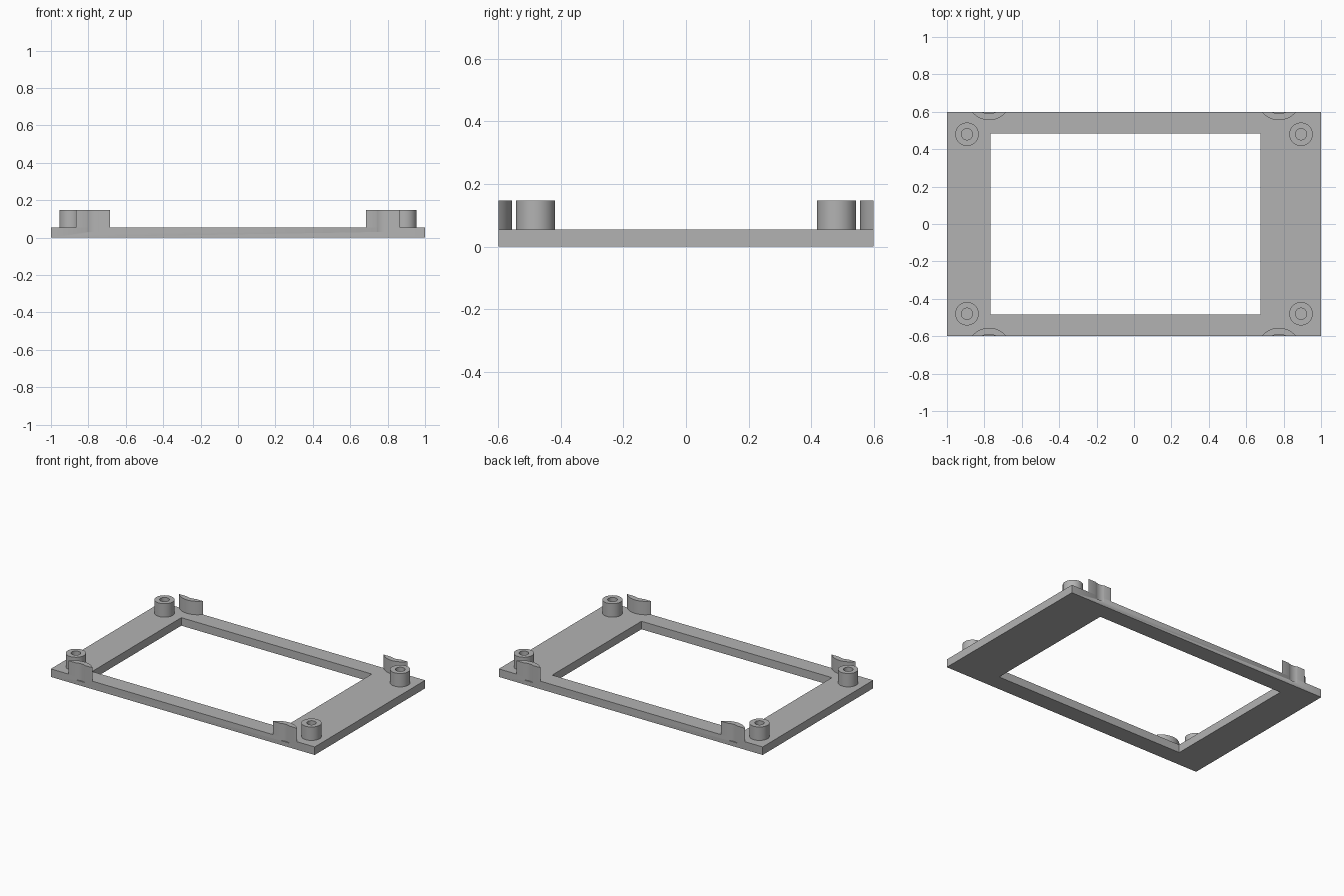
import bpy, bmesh
from math import radians, acos, sin, cos
from mathutils import Vector

if "Cube" in bpy.data.objects:
    bpy.data.objects.remove(bpy.data.objects["Cube"], do_unlink=True)

HALF_X, HALF_Y = 1.0, 0.598
PLATE_TOP, PART_TOP, BORE_FLOOR = 0.055, 0.147, 0.03
POST_X, POST_Y, POST_R, BORE_R = 0.893, 0.48, 0.0625, 0.03
CLIP_X, CLIP_R, GROOVE_R, CLIP_OFFSET = 0.775, 0.116, 0.081, 0.073

grey = bpy.data.materials.new("plain grey")
grey.use_nodes = True
COLOUR = (0.45, 0.45, 0.45, 1)
grey.diffuse_color = COLOUR
grey.node_tree.nodes["Principled BSDF"].inputs["Base Color"].default_value = COLOUR


def prism(name, points, z0, z1):
    """Extrude a flat outline from z0 up to z1."""
    bm = bmesh.new()
    face = bm.faces.new([bm.verts.new((x, y, z0)) for x, y in points])
    grown = bmesh.ops.extrude_face_region(bm, geom=[face])["geom"]
    bmesh.ops.translate(bm, vec=Vector((0, 0, z1 - z0)),
                        verts=[v for v in grown if isinstance(v, bmesh.types.BMVert)])
    bmesh.ops.recalc_face_normals(bm, faces=bm.faces)
    mesh = bpy.data.meshes.new(name)
    bm.to_mesh(mesh)
    bm.free()
    mesh.materials.append(grey)
    obj = bpy.data.objects.new(name, mesh)
    bpy.context.collection.objects.link(obj)
    return obj


def rectangle(x0, x1, y0, y1):
    return [(x0, y0), (x1, y0), (x1, y1), (x0, y1)]


def arc(cx, cy, r, start, end, steps):
    angles = [start + (end - start) * i / steps for i in range(steps + 1)]
    return [(cx + r * cos(a), cy + r * sin(a)) for a in angles]


def circle(cx, cy, r):
    return arc(cx, cy, r, 0, radians(360), 48)[:-1]


def cut(obj, cutter):
    """Subtract the cutter and discard it."""
    cutter.hide_render = True
    mod = obj.modifiers.new("cut", "BOOLEAN")
    mod.operation, mod.solver, mod.object = "DIFFERENCE", "EXACT", cutter
    bpy.context.view_layer.objects.active = obj
    bpy.ops.object.modifier_apply(modifier=mod.name)
    bpy.data.objects.remove(cutter, do_unlink=True)


def smooth(obj):
    bpy.ops.object.select_all(action="DESELECT")
    obj.select_set(True)
    bpy.context.view_layer.objects.active = obj
    bpy.ops.object.shade_smooth_by_angle(angle=radians(30))


# Base frame with its off-centre window
frame = prism("base_frame", rectangle(-HALF_X, HALF_X, -HALF_Y, HALF_Y), 0, PLATE_TOP)
cut(frame, prism("window_cutter", rectangle(-0.768, 0.676, -0.483, 0.483), -0.1, 0.2))

for sx, side in ((-1, "right"), (1, "left")):
    for sy, end in ((-1, "front"), (1, "back")):
        # Bored corner post, its blind hole reaching into the frame
        px, py = sx * POST_X, sy * POST_Y
        bore = circle(px, py, BORE_R)
        post = prism(f"{end}_{side}_post", circle(px, py, POST_R), PLATE_TOP, PART_TOP)
        cut(post, prism("bore_cutter", bore, 0, 0.3))
        cut(frame, prism("bore_cutter", bore, BORE_FLOOR, 0.3))
        smooth(post)

        # Rounded edge clip: outer arc, then back along the shallow groove
        cx, cy = sx * CLIP_X, sy * (HALF_Y + CLIP_OFFSET)
        inward = radians(-90 * sy)
        a, b = acos(CLIP_OFFSET / CLIP_R), acos(CLIP_OFFSET / GROOVE_R)
        outline = (arc(cx, cy, CLIP_R, inward - a, inward + a, 20)
                   + arc(cx, cy, GROOVE_R, inward + b, inward - b, 10))
        clip = prism(f"{end}_{side}_edge_clip", outline, PLATE_TOP, PART_TOP)
        smooth(clip)
        cut(frame, prism("groove_cutter", circle(cx, cy, GROOVE_R), BORE_FLOOR, 0.3))

smooth(frame)
